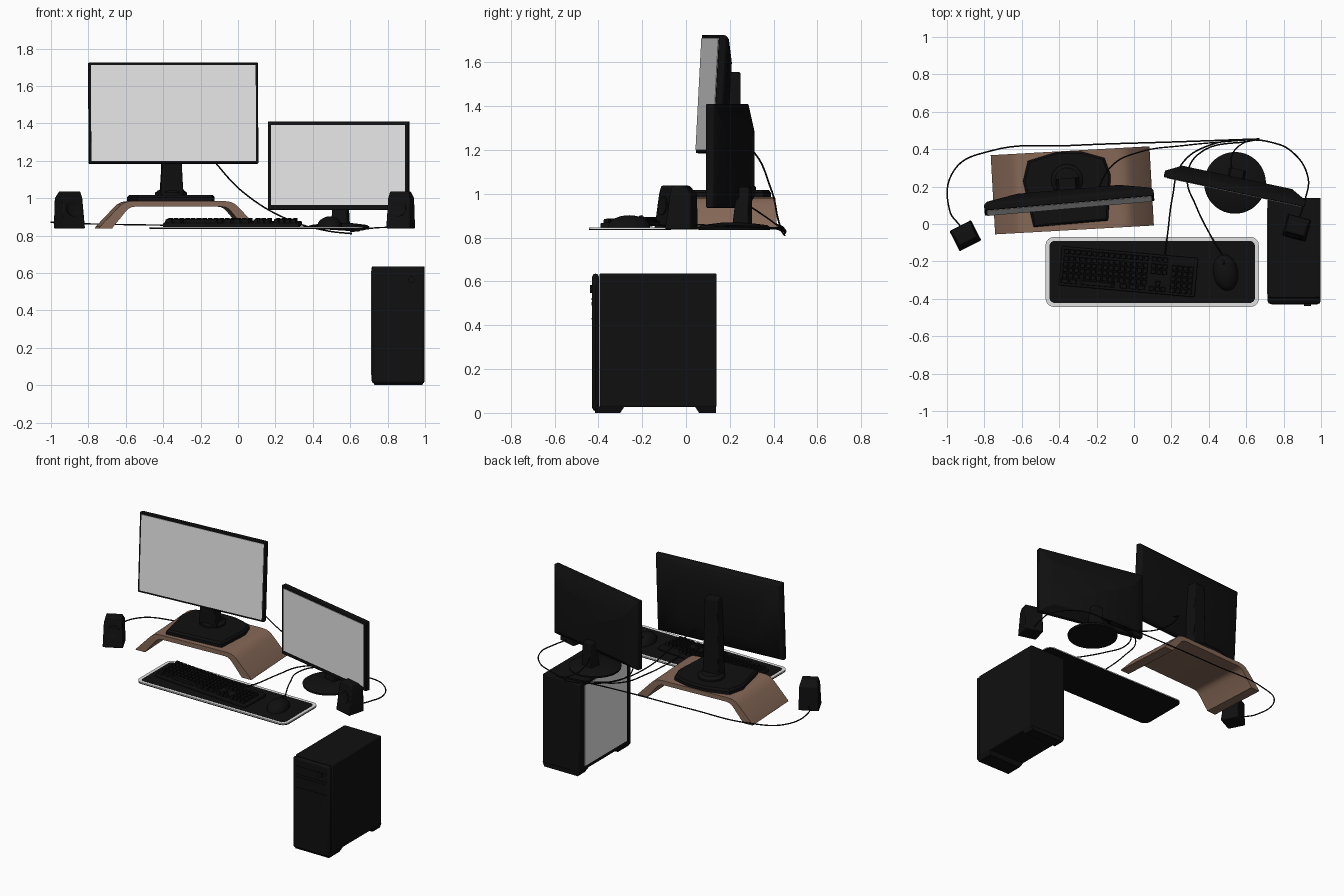
import bpy, bmesh, math
from mathutils import Matrix, Vector

if "Cube" in bpy.data.objects:
    bpy.data.objects.remove(bpy.data.objects["Cube"])

def mat(name, r, g, b):
    m = bpy.data.materials.new(name)
    m.diffuse_color = (r, g, b, 1)
    m.use_nodes = True
    m.node_tree.nodes["Principled BSDF"].inputs["Base Color"].default_value = m.diffuse_color
    return m

BLACK = mat("black_plastic", 0.005, 0.005, 0.005)
SCREEN = mat("pale_screen", 0.8, 0.8, 0.8)
WOOD = mat("brown_wood", 0.24, 0.14, 0.095)
RIM = mat("pale_grey_rim", 0.75, 0.75, 0.75)
R = math.radians

def place(x=0, y=0, z=0, rz=0, rx=0):
    return Matrix.Translation((x, y, z)) @ Matrix.Rotation(R(rz), 4, 'Z') @ Matrix.Rotation(R(rx), 4, 'X')

def finish(name, bm, material, M=Matrix(), bevel=0, segs=2):
    bmesh.ops.recalc_face_normals(bm, faces=bm.faces)
    me = bpy.data.meshes.new(name)
    bm.to_mesh(me)
    bm.free()
    me.materials.append(material)
    ob = bpy.data.objects.new(name, me)
    ob.matrix_world = M
    bpy.context.collection.objects.link(ob)
    if bevel:
        b = ob.modifiers.new("bevel", 'BEVEL')
        b.width, b.segments, b.limit_method = bevel, segs, 'ANGLE'
    return ob

def loft(name, rings, material, M=Matrix(), bevel=0, segs=2, closed=False):
    """Skin equal rings of points; cap the ends unless closed into a loop."""
    bm = bmesh.new()
    vs = [[bm.verts.new(p) for p in r] for r in rings]
    n = len(vs[0])
    pairs = list(zip(vs, vs[1:])) + ([(vs[-1], vs[0])] if closed else [])
    for a, b in pairs:
        for i in range(n):
            bm.faces.new((a[i], a[(i + 1) % n], b[(i + 1) % n], b[i]))
    if not closed:
        bm.faces.new(vs[0])
        bm.faces.new(vs[-1])
    return finish(name, bm, material, M, bevel, segs)

def rect_xz(y, x0, x1, z0, z1):
    return [(x0, y, z0), (x1, y, z0), (x1, y, z1), (x0, y, z1)]

def rect_xy(z, x0, x1, y0, y1):
    return [(x0, y0, z), (x1, y0, z), (x1, y1, z), (x0, y1, z)]

def box(name, x, y, z, material, M=Matrix(), bevel=0, segs=2):
    return loft(name, [rect_xy(z[0], *x, *y), rect_xy(z[1], *x, *y)], material, M, bevel, segs)

def disc(name, rings, material, M=Matrix(), n=40):
    """Turned shape from (radius, height) pairs."""
    return loft(name, [[(r * math.cos(2 * math.pi * i / n), r * math.sin(2 * math.pi * i / n), z)
                        for i in range(n)] for r, z in rings], material, M)

def cable(name, pts, r=0.004):
    cu = bpy.data.curves.new(name, 'CURVE')
    cu.dimensions = '3D'
    cu.bevel_depth, cu.bevel_resolution, cu.resolution_u = r, 1, 8
    cu.use_fill_caps = True
    sp = cu.splines.new('BEZIER')
    sp.bezier_points.add(len(pts) - 1)
    for bp, p in zip(sp.bezier_points, pts):
        bp.co = p
        bp.handle_left_type = bp.handle_right_type = 'AUTO'
    cu.materials.append(BLACK)
    ob = bpy.data.objects.new(name, cu)
    bpy.context.collection.objects.link(ob)

# Monitors: slab, tapered back shell, screen plate
def monitor(name, w, h, M, steps, bezel, low):
    rings = [rect_xz(y, -w * sx, w * sx, -h * sb, h * st) for y, sx, sb, st in steps]
    loft(name + "_shell", rings, BLACK, M, 0.004)
    box(name + "_screen", (-w + bezel, w - bezel), (-0.003, 0.003), (-h + low, h - bezel), SCREEN, M)

monitor("large_monitor", 0.455, 0.27, place(-0.345, 0.098, 1.455, 5, -3),
        [(0, 1, 1, 1), (0.03, 1, 1, 1), (0.047, 0.96, 0.94, 0.94), (0.08, 0.6, 0.55, 0.55)], 0.013, 0.014)
monitor("small_monitor", 0.385, 0.237, place(0.535, 0.171, 1.173, -12),
        [(0, 1, 1, 1), (0.035, 1, 1, 1), (0.08, 0.78, 0.8, 0.5)], 0.018, 0.027)

# Large monitor stand
M = place(-0.355, 0.2, 0, 5)
base = [(-0.2, 0.155), (-0.04, 0.19), (0.09, 0.18), (0.21, 0.135), (0.235, 0.04), (0.2, -0.2),
        (-0.2, -0.2), (-0.235, 0.05)]
loft("large_stand_base", [[(x * s, y * s, z) for x, y in base]
                          for z, s in ((0.985, 1), (1.005, 1), (1.018, 0.95))], BLACK, M)
disc("large_stand_collar", [(0.085, 1.01), (0.085, 1.03), (0.065, 1.045)], BLACK, M @ place(0, 0.035))
loft("large_stand_neck", [rect_xy(z, -w, w, -0.035, 0.045) for z, w in
                          ((1.02, 0.062), (1.12, 0.055), (1.555, 0.045))], BLACK, M, 0.006)

# Small monitor stand
M = place(0.54, 0.22, 0, -12)
disc("small_stand_base", [(0.163, 0.835), (0.165, 0.847), (0.15, 0.857), (0.06, 0.868)], BLACK, M, 48)
loft("small_stand_neck", [rect_xy(0.86, -0.045, 0.045, 0, 0.075), rect_xy(1.03, -0.035, 0.035, 0.02, 0.075)],
     BLACK, M, 0.006)

# Wooden riser: thick band bent over two sloped legs
half = [((-0.425, 0.838), (-0.355, 0.838)), ((-0.42, 0.848), (-0.35, 0.846)), ((-0.325, 0.948), (-0.283, 0.928)),
        ((-0.305, 0.967), (-0.268, 0.943)), ((-0.28, 0.98), (-0.25, 0.952)), ((-0.245, 0.985), (-0.23, 0.955))]
path = half + [((-a[0], a[1]), (-b[0], b[1])) for a, b in reversed(half)]
loft("monitor_riser", [[(o[0], -0.212, o[1]), (o[0], 0.212, o[1]), (i[0], 0.212, i[1]), (i[0], -0.212, i[1])]
                       for o, i in path], WOOD, place(-0.33, 0.18, 0, 3.2))

# Desk mat with pale rim
def round_rect(hx, hy, r, z, n=8):
    return [(sx * (hx - r) + r * math.cos(a), sy * (hy - r) + r * math.sin(a), z)
            for k, (sx, sy) in enumerate(((1, 1), (-1, 1), (-1, -1), (1, -1)))
            for a in [math.pi / 2 * (k + i / n) for i in range(n + 1)]]

M = place(0.0975, -0.256)
loft("mat_base", [round_rect(0.57, 0.187, 0.045, z) for z in (0.834, 0.840)], BLACK, M)
loft("mat_rim", [round_rect(0.57, 0.187, 0.045, 0.840), round_rect(0.57, 0.187, 0.045, 0.846),
                 round_rect(0.549, 0.166, 0.028, 0.846), round_rect(0.549, 0.166, 0.028, 0.840)],
     RIM, M, closed=True)
loft("mat_surface", [round_rect(0.548, 0.165, 0.027, z) for z in (0.839, 0.847)], BLACK, M)

# Keyboard with rows of keys
M = place(-0.03, -0.255, 0.862, -5, 3)
box("keyboard_body", (-0.365, 0.365), (-0.105, 0.105), (-0.014, 0.01), BLACK, M, 0.006)
bm = bmesh.new()

def key(x, y, w, d=0.026):
    res = bmesh.ops.create_cube(bm, size=1)["verts"]
    for v in res:
        s = 0.8 if v.co.z > 0 else 1
        v.co = Vector((x + v.co.x * w * s, y + v.co.y * d * s, 0.018 + v.co.z * 0.02))

P = 0.0305
for row in range(6):
    y = 0.08 - row * P - (0.006 if row else 0)
    if row == 5:
        for x, w in ((-0.335, 0.04), (-0.29, 0.04), (-0.16, 0.19), (-0.02, 0.04), (0.03, 0.04), (0.075, 0.04)):
            key(x, y, w)
    else:
        for c in range(15):
            key(-0.338 + c * P, y, 0.026)
    for c in range(3):
        if row < 3 or row == 5 or (row == 4 and c == 1):
            key(0.132 + c * P, y, 0.026)
    for c in range(4):
        if row:
            key(0.242 + c * P, y, 0.026)
finish("keyboard_keys", bm, BLACK, M)

# Mouse: flattened half dome
bm = bmesh.new()
bmesh.ops.create_uvsphere(bm, u_segments=32, v_segments=16, radius=1)
for v in bm.verts:
    v.co = Vector((v.co.x * 0.066, v.co.y * 0.098, max(v.co.z, 0) * 0.056))
bmesh.ops.remove_doubles(bm, verts=bm.verts, dist=0.0005)
finish("mouse_body", bm, BLACK, place(0.49, -0.26, 0.846, 10))
disc("mouse_wheel", [(0.012, -0.005), (0.012, 0.005)], BLACK,
     place(0.48, -0.205, 0.89, 10) @ Matrix.Rotation(R(90), 4, 'Y'), 20)

# Speakers
for side, x, y, rz in (("left", -0.902, -0.062, 27), ("right", 0.87, -0.02, -15)):
    M = place(x, y, 0, rz)
    loft(side + "_speaker_cabinet", [rect_xy(0.838, -0.065, 0.065, -0.062, 0.06),
                                     rect_xy(1.0, -0.06, 0.06, -0.04, 0.058),
                                     rect_xy(1.037, -0.05, 0.05, -0.034, 0.025)], BLACK, M, 0.006)
    disc(side + "_speaker_cone", [(0.042, -0.004), (0.042, 0.004), (0.034, 0.004), (0.02, -0.002)],
         BLACK, M @ place(0, -0.049, 0.945, 0, 82), 32)

# Computer tower
X = (0.715, 0.998)
box("tower_case", X, (-0.395, 0.14), (0.027, 0.636), BLACK, bevel=0.006)
box("tower_front_panel", X, (-0.428, -0.398), (0.008, 0.636), BLACK, bevel=0.016, segs=2)
for i, (a, b) in enumerate(((-0.415, -0.28), (0.04, 0.138))):
    s = 0.02
    lo = (a, b - s) if i == 0 else (a + s, b)
    loft("tower_foot_%d" % (i + 1), [rect_xy(0, 0.73, 0.985, *lo), rect_xy(0.03, *X, a, b)], BLACK)
box("tower_side_window", (0.711, 0.717), (-0.375, 0.085), (0.055, 0.61), SCREEN)
for i, z in enumerate((0.575, 0.52, 0.43)):
    box("tower_drive_trim_%d" % (i + 1), (0.735, 0.98), (-0.431, -0.42), (z - 0.004, z + 0.004), BLACK)
box("tower_drive_door", (0.75, 0.965), (-0.431, -0.42), (0.49, 0.505), BLACK)
disc("tower_power_button", [(0.018, 0), (0.018, 0.012)], BLACK, place(0.928, -0.427, 0.565, 0, 90), 24)

# Cables gathered behind the desk
E = (0.67, 0.455, 0.83)
cable("left_speaker_cable", [(-0.93, -0.01, 0.87), (-0.985, 0.07, 0.872), (-0.96, 0.29, 0.868), (-0.77, 0.39, 0.862),
                             (-0.33, 0.42, 0.855), (0.25, 0.44, 0.848), E])
cable("right_speaker_cable", [(0.885, 0.035, 0.86), (0.915, 0.13, 0.855), (0.93, 0.25, 0.85), (0.84, 0.39, 0.845),
                              (0.72, 0.44, 0.84), (0.6, 0.452, 0.82)])
cable("large_monitor_cable", [(-0.2, 0.17, 1.28), (-0.13, 0.3, 1.2), (0.03, 0.385, 1.03), (0.27, 0.42, 0.885),
                              (0.48, 0.44, 0.825), (0.61, 0.45, 0.81)])
cable("small_monitor_cable", [(0.53, 0.25, 0.97), (0.525, 0.37, 0.89), (0.58, 0.43, 0.845), (0.65, 0.455, 0.825)])
cable("keyboard_cable", [(0.165, -0.17, 0.865), (0.18, -0.05, 0.85), (0.205, 0.14, 0.845), (0.255, 0.32, 0.845),
                         (0.4, 0.42, 0.845), E])
cable("mouse_cable", [(0.475, -0.17, 0.86), (0.42, -0.08, 0.853), (0.33, 0.1, 0.845), (0.285, 0.24, 0.843),
                      (0.34, 0.37, 0.843), (0.65, 0.45, 0.825)])

# Turn cables to meshes and smooth the rounded parts
bpy.context.view_layer.update()
curves = [o for o in bpy.context.scene.objects if o.type == 'CURVE']
for o in curves:
    o.select_set(True)
bpy.context.view_layer.objects.active = curves[0]
bpy.ops.object.convert(target='MESH')
for o in bpy.context.scene.objects:
    o.select_set(o.type == 'MESH')
bpy.ops.object.shade_smooth_by_angle(angle=R(35))
